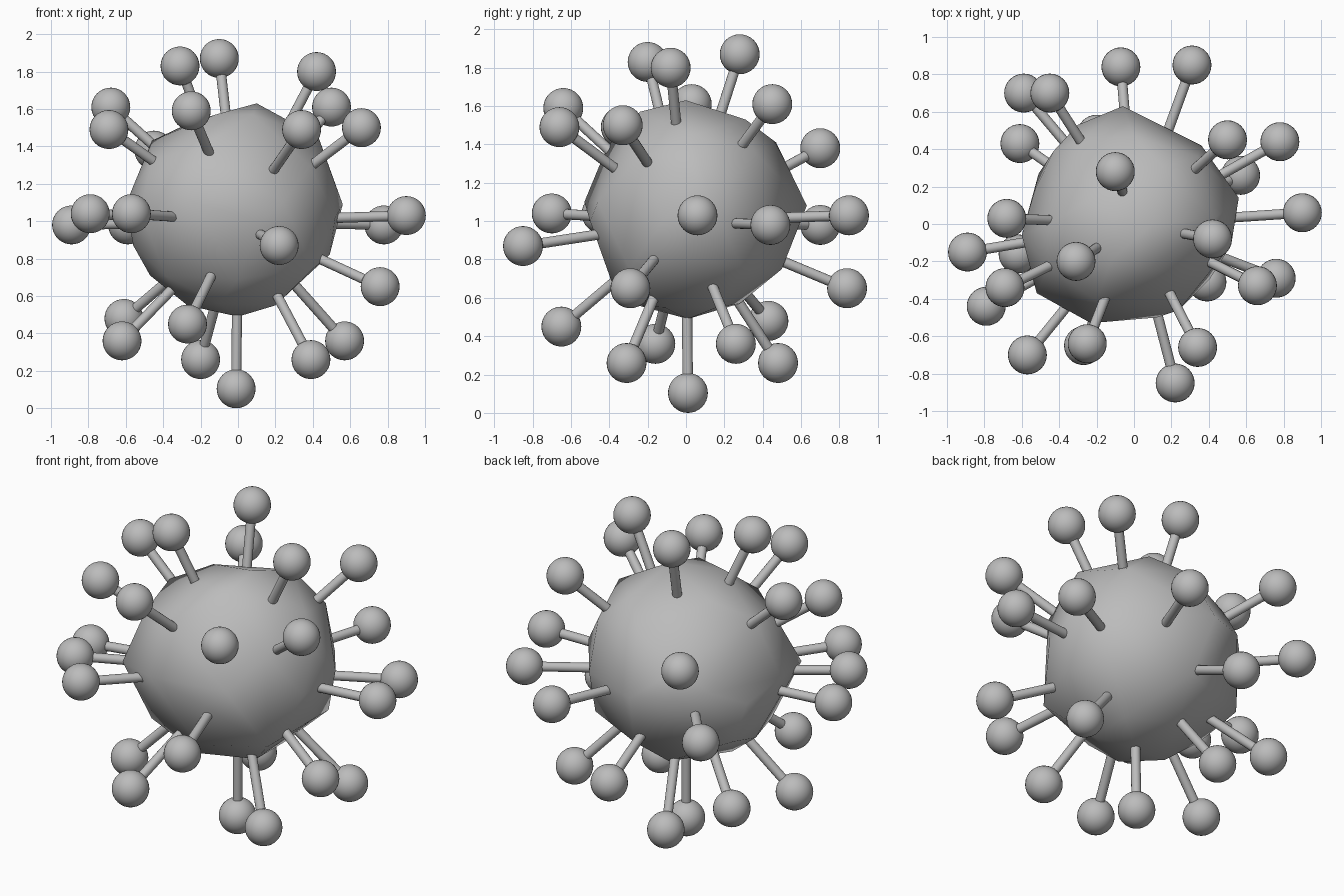
import bpy
import bmesh
from mathutils import Vector

CENTRE = Vector((0, 0, 1))
BALL_RADIUS = 0.104
STALK_RADIUS = 0.027

cube = bpy.data.objects.get("Cube")
if cube:
    bpy.data.objects.remove(cube, do_unlink=True)

grey = bpy.data.materials.new("plain grey")
grey.use_nodes = True
colour = (0.5, 0.5, 0.5, 1)
grey.diffuse_color = colour
grey.node_tree.nodes["Principled BSDF"].inputs["Base Color"].default_value = colour


def finish(bm, name, location):
    """Turn a bmesh into a smooth grey object."""
    mesh = bpy.data.meshes.new(name)
    bmesh.ops.recalc_face_normals(bm, faces=bm.faces)
    for face in bm.faces:
        face.smooth = True
    bm.to_mesh(mesh)
    bm.free()
    mesh.materials.append(grey)
    obj = bpy.data.objects.new(name, mesh)
    obj.location = location
    bpy.context.collection.objects.link(obj)
    return obj


def make_core(corners):
    """Hull of irregular corners, with an even ball filling the gaps between them."""
    bm = bmesh.new()
    bmesh.ops.create_icosphere(bm, subdivisions=2, radius=0.56)
    targets = [Vector(corner) for corner in corners]
    points = targets + [v.co.copy() for v in bm.verts
                        if min((v.co - t).length for t in targets) > 0.19]
    bm.clear()
    for point in points:
        bm.verts.new(point)
    bmesh.ops.convex_hull(bm, input=bm.verts)
    loose = [v for v in bm.verts if not v.link_faces]
    bmesh.ops.delete(bm, geom=loose, context="VERTS")
    return finish(bm, "core", CENTRE)


def make_stalk(name, tip):
    """Thin rod from inside the core out to the ball."""
    direction = (tip - CENTRE).normalized()
    start = CENTRE + direction * 0.4
    length = (tip - start).length
    bm = bmesh.new()
    bmesh.ops.create_cone(bm, cap_ends=True, segments=16, depth=length,
                          radius1=STALK_RADIUS, radius2=STALK_RADIUS)
    stalk = finish(bm, name, (start + tip) / 2)
    stalk.rotation_euler = direction.to_track_quat("Z", "Y").to_euler()
    return stalk


def make_ball(name, tip):
    bm = bmesh.new()
    bmesh.ops.create_uvsphere(bm, u_segments=32, v_segments=16, radius=BALL_RADIUS)
    return finish(bm, name, tip)


# Core corners, measured from its centre
upper_corners = [
    (.1, 0, .63), (.43, .03, .45), (0, .47, .41), (-.46, 0, .43),
    (.15, .31, .53), (-.12, -.19, .57), (-.25, .12, .53), (.08, -.24, .57),
    (-.46, -.23, .33), (.34, .36, .36), (-.2, -.41, .39), (-.28, .45, .26),
]
middle_corners = [
    (.56, .14, .09), (-.06, .63, .08), (-.6, -.06, .09), (-.23, -.53, .1),
    (.24, -.46, .1), (.36, .42, .05), (-.3, .53, .1), (-.52, -.37, .05),
    (.52, -.11, .02), (.12, -.5, 0), (-.43, .39, .12), (-.56, 0, -.13),
]
lower_corners = [
    (0, .01, -.51), (.49, 0, -.18), (-.47, 0, -.29), (0, .5, -.25),
    (0, -.39, -.31), (-.51, .27, -.2), (.2, -.11, -.45), (-.1, -.25, -.44),
    (-.27, -.06, -.45), (-.08, .28, -.43), (.2, .16, -.45),
]
make_core(upper_corners + middle_corners + lower_corners)

# Ball centres, grouped from the top tier down to the bottom
upper_tips = [
    (-.1, .28, 1.87), (-.31, -.2, 1.83), (.42, -.08, 1.8), (-.68, .03, 1.61),
    (-.25, -.64, 1.59), (-.69, -.34, 1.49), (.5, .45, 1.61),
    (.34, -.66, 1.49), (.66, -.33, 1.5), (-.45, .7, 1.38),
]
middle_tips = [
    (-.79, -.44, 1.04), (-.89, -.15, .98), (-.57, -.7, 1.04), (-.59, .7, .98),
    (.9, .06, 1.03), (.78, .44, .98), (.22, -.85, .87), (.31, .85, 1.03),
]
lower_tips = [
    (.76, -.29, .65), (-.07, .84, .65), (-.61, .43, .48), (-.62, -.16, .36),
    (-.27, -.65, .45), (-.2, .48, .26), (.39, -.31, .26), (.57, .26, .36),
    (-.01, .01, .104),
]

for tier, tips in (("upper", upper_tips), ("middle", middle_tips), ("lower", lower_tips)):
    for number, point in enumerate(tips, start=1):
        tip = Vector(point)
        make_stalk(f"{tier}_stalk_{number}", tip)
        make_ball(f"{tier}_ball_{number}", tip)

# Keep the rod end caps crisp
bpy.ops.object.select_all(action="DESELECT")
for obj in bpy.context.collection.objects:
    if "_stalk_" in obj.name:
        obj.select_set(True)
        bpy.context.view_layer.objects.active = obj
bpy.ops.object.shade_smooth_by_angle()
